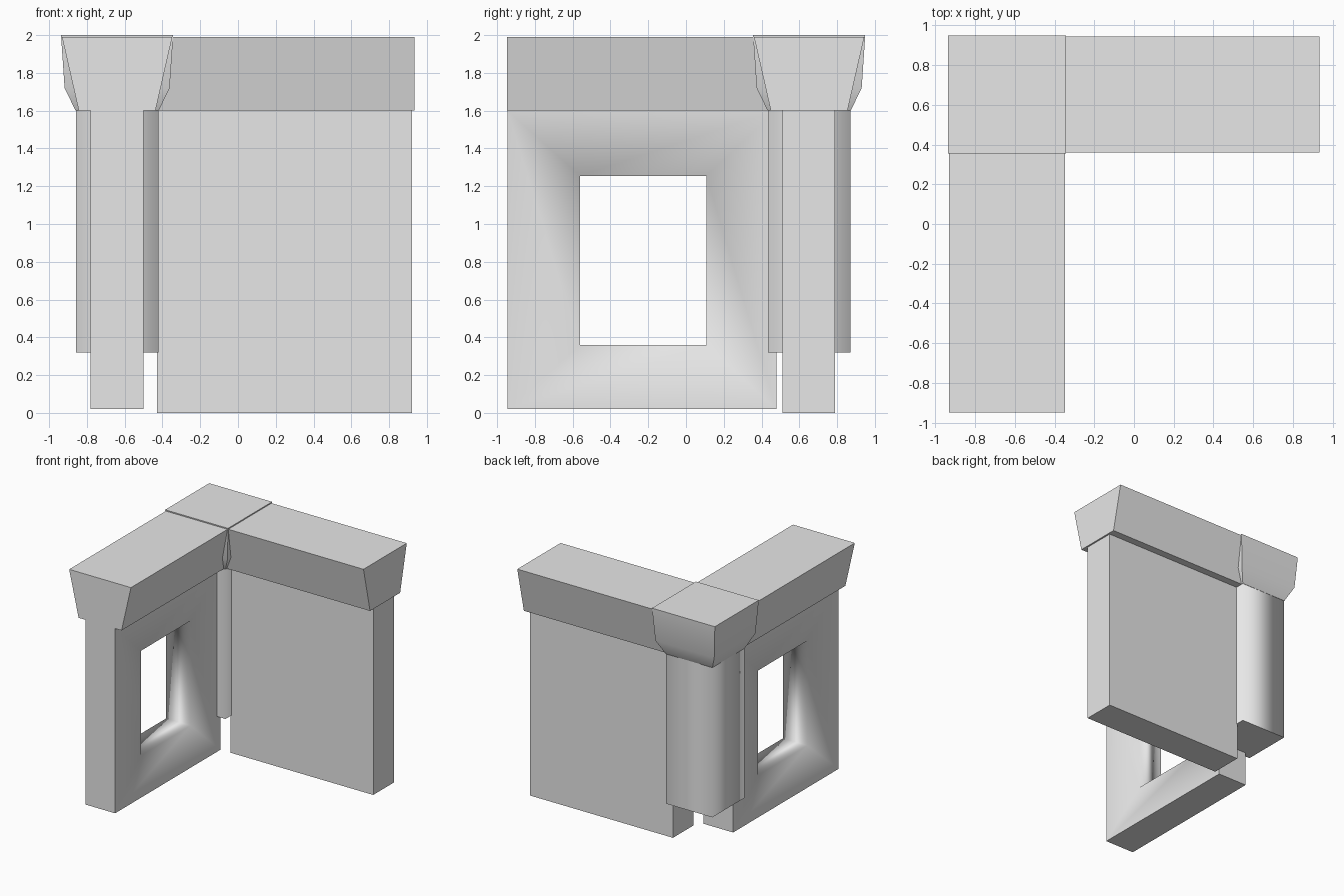
import bpy, bmesh
from mathutils import Vector

cube = bpy.data.objects.get("Cube")
if cube:
    bpy.data.objects.remove(cube, do_unlink=True)

grey = bpy.data.materials.new("plain_grey")
grey.use_nodes = True
grey.diffuse_color = (0.8, 0.8, 0.8, 1)
grey.node_tree.nodes["Principled BSDF"].inputs["Base Color"].default_value = (0.8, 0.8, 0.8, 1)

CX, CY = -0.64, 0.652      # centre of the corner where the walls meet


def finish(name, bm, smooth=False, sharp=None):
    """Turn a bmesh into an object; sharp(edge) picks the hard edges."""
    bmesh.ops.recalc_face_normals(bm, faces=bm.faces)
    for f in bm.faces:
        f.smooth = smooth
    if sharp:
        for e in bm.edges:
            e.smooth = not sharp(e)
    mesh = bpy.data.meshes.new(name)
    bm.to_mesh(mesh)
    bm.free()
    mesh.materials.append(grey)
    obj = bpy.data.objects.new(name, mesh)
    bpy.context.collection.objects.link(obj)
    return obj


def loft(bm, rings):
    """Skin equal-length rings of points and cap both ends."""
    loops = [[bm.verts.new(p) for p in ring] for ring in rings]
    for a, b in zip(loops, loops[1:]):
        for i in range(len(a)):
            j = (i + 1) % len(a)
            bm.faces.new((a[i], a[j], b[j], b[i]))
    bm.faces.new(loops[0])
    bm.faces.new(loops[-1])


def rect(x0, x1, y0, y1, z):
    return [(x0, y0, z), (x1, y0, z), (x1, y1, z), (x0, y1, z)]


def square(half, z):
    return rect(CX - half, CX + half, CY - half, CY + half, z)


# Solid wall
bm = bmesh.new()
loft(bm, [rect(-0.43, 0.92, 0.512, 0.79, z) for z in (0, 1.6)])
finish("solid_wall", bm)

# Window wall: faces dip slightly towards a rectangular opening
bm = bmesh.new()


def frame(x, y0, y1, z0, z1):
    return [bm.verts.new(p) for p in ((x, y0, z0), (x, y1, z0), (x, y1, z1), (x, y0, z1))]


outer = (-0.945, 0.478, 0.02, 1.6)
opening = (-0.56, 0.108, 0.36, 1.255)
loops = [frame(-0.50, *outer), frame(-0.525, *opening),
         frame(-0.755, *opening), frame(-0.78, *outer)]
for k in range(4):
    a, b = loops[k], loops[(k + 1) % 4]
    for i in range(4):
        j = (i + 1) % 4
        bm.faces.new((a[i], a[j], b[j], b[i]))
rim = set(loops[0] + loops[3])
finish("window_wall", bm, True, lambda e: all(v in rim for v in e.verts))

# Corner pillar with softly shaded sides
bm = bmesh.new()
loft(bm, [square(0.218, z) for z in (0.32, 1.6)])
finish("corner_pillar", bm, True,
       lambda e: abs(e.verts[0].co.z - e.verts[1].co.z) < 0.01)

# Flared corner cap
bm = bmesh.new()
loft(bm, [square(h, z) for h, z in ((0.22, 1.6), (0.278, 1.72), (0.297, 2.0))])
finish("corner_cap", bm, True, lambda e: e.calc_face_angle(0) > 0.6)

# Copings: a tapered section swept along each wall
section = [(-0.203, 1.6), (0.203, 1.6), (0.292, 1.99), (-0.292, 1.99)]
bm = bmesh.new()
loft(bm, [[(CX + s, y, z) for s, z in section] for y in (-0.948, CY - 0.15)])
finish("window_wall_coping", bm)
bm = bmesh.new()
loft(bm, [[(x, CY + s, z) for s, z in section] for x in (CX + 0.15, 0.934)])
finish("solid_wall_coping", bm)
